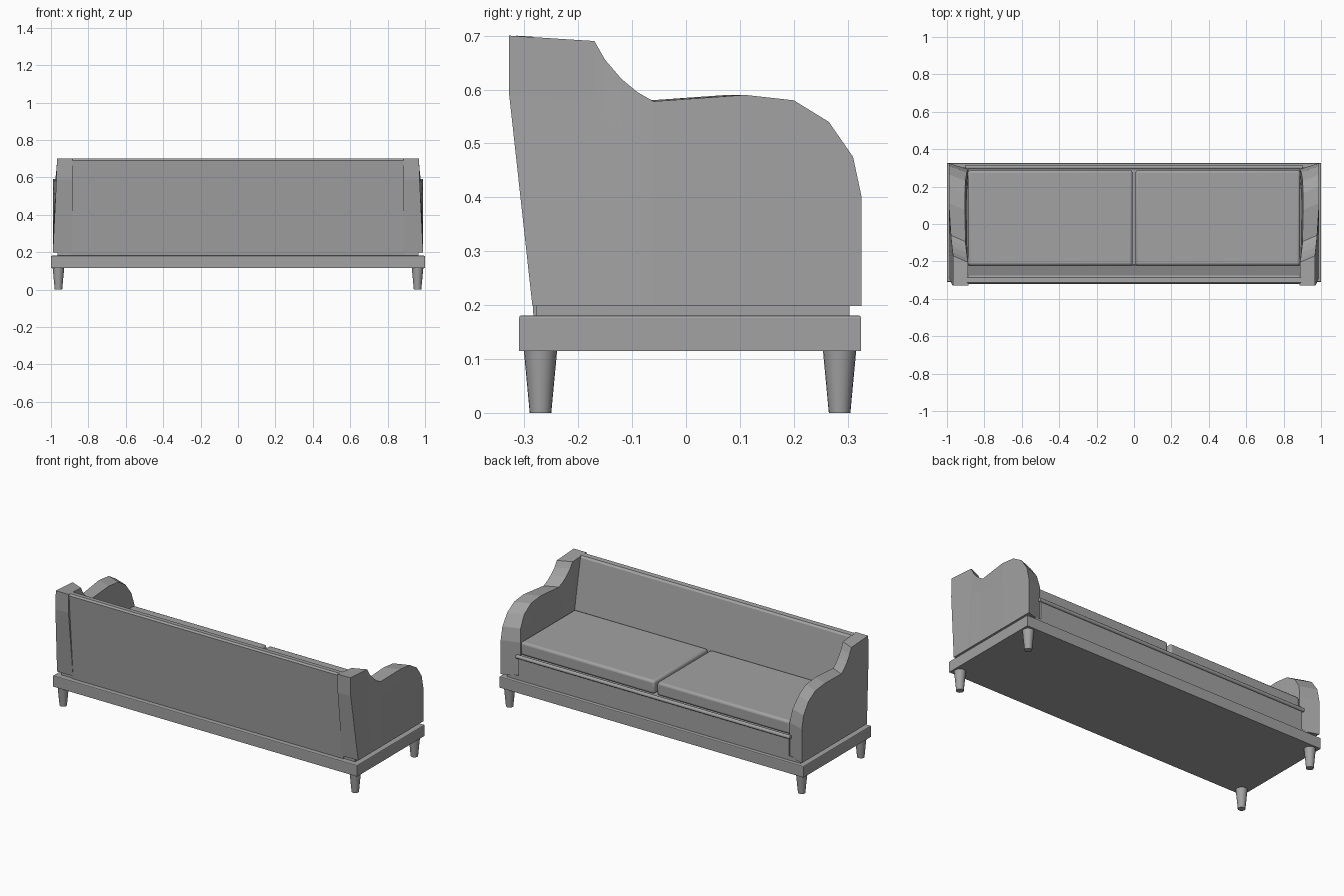
import bpy, bmesh, math

cube = bpy.data.objects.get("Cube")
if cube:
    bpy.data.objects.remove(cube, do_unlink=True)

GREY = (0.36, 0.36, 0.36, 1)
mat = bpy.data.materials.new("grey")
mat.use_nodes = True
mat.diffuse_color = GREY
mat.node_tree.nodes["Principled BSDF"].inputs["Base Color"].default_value = GREY


def finish(name, bm, bevel=0, smooth=False):
    """Turn a bmesh into a named, coloured object."""
    bmesh.ops.recalc_face_normals(bm, faces=bm.faces)
    mesh = bpy.data.meshes.new(name)
    bm.to_mesh(mesh)
    bm.free()
    mesh.materials.append(mat)
    ob = bpy.data.objects.new(name, mesh)
    bpy.context.collection.objects.link(ob)
    if bevel:
        mod = ob.modifiers.new("rounded_edges", "BEVEL")
        mod.width, mod.segments = bevel, 3
    if smooth:
        bpy.ops.object.select_all(action="DESELECT")
        ob.select_set(True)
        bpy.context.view_layer.objects.active = ob
        bpy.ops.object.shade_smooth_by_angle(angle=math.radians(40))


def box(name, x, y, z, top_bevel=0, **kw):
    bm = bmesh.new()
    bmesh.ops.create_cube(bm, size=1)
    for v in bm.verts:
        v.co = [lo + (c + 0.5) * (hi - lo) for c, (lo, hi) in zip(v.co, (x, y, z))]
    if top_bevel:
        top = [e for e in bm.edges if all(v.co.z > z[1] - 0.001 for v in e.verts)]
        bmesh.ops.bevel(bm, geom=top, offset=top_bevel, segments=2,
                        profile=0.5, affect="EDGES")
    finish(name, bm, **kw)


def clamp(t):
    return max(0, min(1, t))


# Base frame and recessed plinth
box("base_frame", (-1, 1), (-0.31, 0.325), (0.115, 0.181), top_bevel=0.005)
box("plinth", (-0.965, 0.965), (-0.278, 0.303), (0.175, 0.205))

# Scrolled arms: upper outline from back to front
ARM_TOP = [(-0.328, 0.70), (-0.17, 0.69), (-0.15, 0.655), (-0.12, 0.62),
           (-0.09, 0.595), (-0.06, 0.578), (0.11, 0.59), (0.2, 0.58),
           (0.265, 0.54), (0.31, 0.475), (0.326, 0.4)]
ARM_BOTTOM, KNEE = 0.198, 0.78


def arm_skin(bm, side, outer):
    """Columns of three vertices, from the arm's underside to its outline."""
    cols = []
    for top_y, top_z in ARM_TOP:
        foot_y = max(top_y, -0.285)
        col = []
        for t in (0, KNEE, 1):
            y = foot_y + (top_y - foot_y) * min(1, t / KNEE)
            z = ARM_BOTTOM + (top_z - ARM_BOTTOM) * t
            if outer:
                x = 0.99 - 0.022 * clamp((z - 0.2) / 0.45) * clamp((0.1 - y) / 0.27)
            else:
                x = 0.885 + 0.018 * clamp((z - 0.4) / 0.15) * clamp((y + 0.2) / 0.15)
                y -= 0.034 * clamp((y + 0.285) / 0.115)
            col.append(bm.verts.new((side * x, y, z)))
        cols.append(col)
    for a, b in zip(cols, cols[1:]):
        for i in range(2):
            bm.faces.new((a[i], b[i], b[i + 1], a[i + 1]))
    # Boundary loop around the skin
    return ([c[2] for c in cols] + cols[-1][1::-1]
            + [c[0] for c in cols[-2::-1]] + [cols[0][1]])


for side, label in ((1, "left"), (-1, "right")):
    bm = bmesh.new()
    a, b = arm_skin(bm, side, False), arm_skin(bm, side, True)
    for i in range(len(a)):
        bm.faces.new((a[i - 1], a[i], b[i], b[i - 1]))
    finish(label + "_arm", bm)

# Sloping backrest, extruded along its width
back = [(-0.283, 0.18), (-0.322, 0.69), (-0.314, 0.70), (-0.285, 0.698),
        (-0.275, 0.688), (-0.222, 0.40), (-0.21, 0.18)]
bm = bmesh.new()
end = bm.faces.new([bm.verts.new((-0.892, y, z)) for y, z in back])
grown = bmesh.ops.extrude_face_region(bm, geom=[end], use_keep_orig=True)["geom"]
bmesh.ops.translate(bm, vec=(1.784, 0, 0),
                    verts=[g for g in grown if isinstance(g, bmesh.types.BMVert)])
finish("backrest", bm)

# Seat deck and its rounded front edge
box("seat_deck", (-0.89, 0.89), (-0.27, 0.303), (0.198, 0.323))
bm = bmesh.new()
bmesh.ops.create_cone(bm, cap_ends=True, segments=12, radius1=0.011,
                      radius2=0.011, depth=1.8)
for v in bm.verts:
    v.co = (v.co.z, 0.304 + v.co.x, 0.319 + v.co.y)
finish("seat_edge_roll", bm, smooth=True)

# Two seat cushions
for side, label in ((1, "left"), (-1, "right")):
    box(label + "_cushion", sorted((side * 0.008, side * 0.888)),
        (-0.222, 0.287), (0.323, 0.402), bevel=0.014, smooth=True)

# Tapered legs
for x, xl in ((0.96, "left"), (-0.96, "right")):
    for y, yl in ((-0.27, "rear"), (0.285, "fore")):
        bm = bmesh.new()
        bmesh.ops.create_cone(bm, cap_ends=True, segments=20, radius1=0.02,
                              radius2=0.031, depth=0.117)
        bmesh.ops.translate(bm, verts=bm.verts, vec=(x, y, 0.0585))
        finish(f"{xl}_{yl}_leg", bm, smooth=True)
